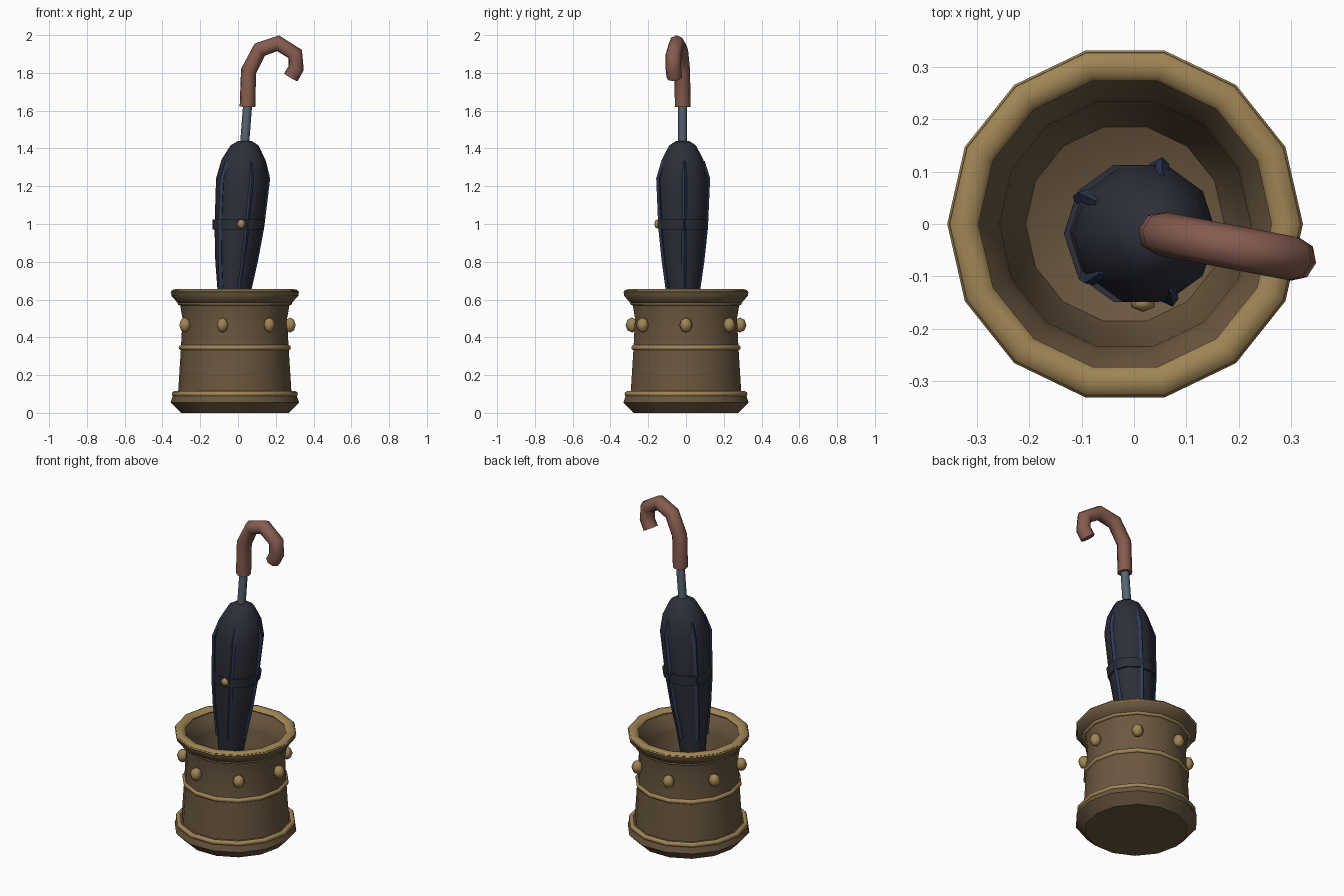
import bpy, bmesh, math
from mathutils import Vector

cube = bpy.data.objects.get("Cube")
if cube:
    bpy.data.objects.remove(cube, do_unlink=True)


def material(name, rgb):
    m = bpy.data.materials.new(name)
    m.use_nodes = True
    m.diffuse_color = (*rgb, 1)
    bsdf = next(n for n in m.node_tree.nodes if n.type == 'BSDF_PRINCIPLED')
    bsdf.inputs["Base Color"].default_value = (*rgb, 1)
    bsdf.inputs["Roughness"].default_value = 0.7
    return m


BROWN = material("brown bronze", (0.145, 0.095, 0.05))
GOLD = material("gold trim", (0.35, 0.235, 0.09))
NAVY = material("navy cloth", (0.026, 0.028, 0.042))
BLUE = material("blue rib", (0.026, 0.042, 0.09))
STEEL = material("steel", (0.095, 0.13, 0.17))
WOOD = material("red wood", (0.235, 0.105, 0.078))

STAND_X = -0.017


def stand_axis(z):
    return Vector((STAND_X, 0, z))


def umbrella_axis(z):
    return Vector((0.05 + 0.077 * (z - 1.62), -0.018, z))


def smooth(obj, degrees):
    bpy.ops.object.select_all(action='DESELECT')
    obj.select_set(True)
    bpy.context.view_layer.objects.active = obj
    bpy.ops.object.shade_smooth_by_angle(angle=math.radians(degrees))


def add_mesh(name, bm, mat, degrees):
    bmesh.ops.recalc_face_normals(bm, faces=bm.faces)
    mesh = bpy.data.meshes.new(name)
    bm.to_mesh(mesh)
    bm.free()
    mesh.materials.append(mat)
    obj = bpy.data.objects.new(name, mesh)
    bpy.context.collection.objects.link(obj)
    smooth(obj, degrees)
    return obj


def lathe(name, profile, sides, mat, axis=stand_axis, closed=False, degrees=42):
    """Revolve (radius, height) points round an axis that may lean."""
    bm = bmesh.new()
    rings = []
    for r, z in profile:
        angles = [2 * math.pi * i / sides for i in range(sides)]
        rings.append([bm.verts.new(axis(z) + Vector((r * math.cos(a), r * math.sin(a), 0)))
                      for a in angles])
    pairs = list(zip(rings, rings[1:]))
    if closed:
        pairs.append((rings[-1], rings[0]))
    for low, high in pairs:
        for i in range(sides):
            j = (i + 1) % sides
            bm.faces.new((low[i], low[j], high[j], high[i]))
    if not closed:
        bm.faces.new(rings[0])
        bm.faces.new(rings[-1])
    return add_mesh(name, bm, mat, degrees)


def trim_ring(name, radius, z, width, height):
    section = [(radius + width * math.cos(k * math.pi / 4),
                z + height * math.sin(k * math.pi / 4)) for k in range(8)]
    return lathe(name, section, 14, GOLD, closed=True, degrees=60)


def tube(name, points, radius, resolution, mat):
    curve = bpy.data.curves.new(name, 'CURVE')
    curve.dimensions = '3D'
    curve.bevel_depth = radius
    curve.bevel_resolution = resolution
    curve.use_fill_caps = True
    spline = curve.splines.new('POLY')
    spline.points.add(len(points) - 1)
    for p, co in zip(spline.points, points):
        p.co = (*co, 1)
    curve.materials.append(mat)
    obj = bpy.data.objects.new(name, curve)
    bpy.context.collection.objects.link(obj)
    bpy.ops.object.select_all(action='DESELECT')
    obj.select_set(True)
    bpy.context.view_layer.objects.active = obj
    bpy.ops.object.convert(target='MESH')
    smooth(bpy.context.view_layer.objects.active, 50)


def stud(name, centre, scale):
    bm = bmesh.new()
    bmesh.ops.create_uvsphere(bm, u_segments=6, v_segments=4, radius=1)
    for v in bm.verts:
        v.co = Vector(centre) + Vector(a * b for a, b in zip(v.co, scale))
    add_mesh(name, bm, GOLD, 65)


# Hollow stand: foot, waisted wall, flared lip and rounded inside
lathe("stand_body", [(0.285, 0), (0.34, 0.055), (0.325, 0.1), (0.3, 0.11), (0.285, 0.345),
                     (0.277, 0.5), (0.29, 0.575), (0.305, 0.585), (0.336, 0.62), (0.336, 0.645),
                     (0.29, 0.64), (0.275, 0.615), (0.25, 0.575), (0.24, 0.54), (0.225, 0.2),
                     (0.19, 0.1), (0.1, 0.06)], 14, BROWN)

# Gold trim
trim_ring("foot_ring", 0.32, 0.1, 0.014, 0.015)
trim_ring("middle_ring", 0.284, 0.345, 0.013, 0.014)
trim_ring("neck_ring", 0.29, 0.58, 0.013, 0.011)
trim_ring("rim_ring", 0.31, 0.638, 0.03, 0.018)

# Studs round the wall
for i in range(7):
    a = 2 * math.pi * i / 7
    stud(f"stand_stud_{i + 1}",
         (STAND_X + 0.293 * math.cos(a), 0.293 * math.sin(a), 0.465), (0.034, 0.034, 0.04))

# Folded canopy, leaning slightly
lathe("umbrella_canopy", [(0.02, 0.08), (0.05, 0.3), (0.084, 0.65), (0.107, 0.8), (0.125, 0.98),
                          (0.137, 1.24), (0.116, 1.34), (0.075, 1.415), (0.036, 1.44)],
      10, NAVY, umbrella_axis, degrees=50)

# Five ribs along the canopy
for i in range(5):
    a = math.radians(4 + 72 * i)
    out = Vector((math.cos(a), math.sin(a), 0))
    path = [umbrella_axis(z) + out * r for r, z in
            ((0.108, 1.33), (0.137, 1.24), (0.125, 0.98), (0.105, 0.8), (0.078, 0.62))]
    tube(f"umbrella_rib_{i + 1}", path, 0.013, 0, BLUE)

# Closing strap and button
lathe("umbrella_strap", [(0.12, 0.97), (0.134, 0.97), (0.138, 1.025), (0.12, 1.025)],
      10, NAVY, umbrella_axis, closed=True)
stud("strap_button", (0.017, -0.15, 1.0), (0.026, 0.018, 0.025))

# Shaft
tube("umbrella_shaft", [umbrella_axis(1.4), umbrella_axis(1.66)], 0.024, 2, STEEL)

# Hooked handle, turned a little towards the front
hook = [(0.05, 1.62), (0.056, 1.81), (0.115, 1.923), (0.212, 1.957),
        (0.303, 1.9), (0.308, 1.825), (0.28, 1.777)]
tube("umbrella_handle", [(x, -0.018 - 0.19 * (x - 0.05), z) for x, z in hook], 0.042, 2, WOOD)
